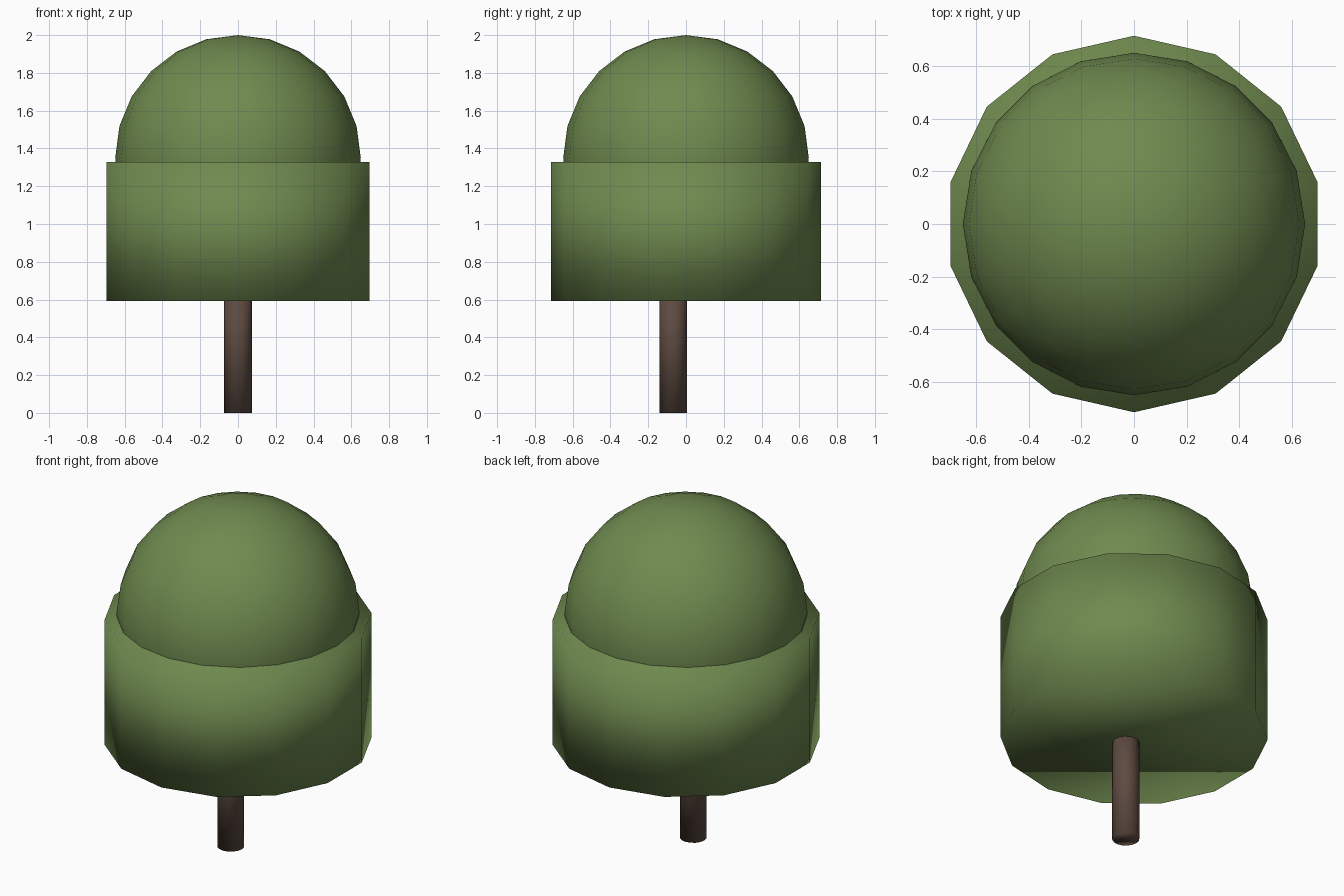
import bpy

cube = bpy.data.objects.get("Cube")
if cube:
    bpy.data.objects.remove(cube, do_unlink=True)


def make_material(name, rgb):
    mat = bpy.data.materials.new(name)
    mat.use_nodes = True
    color = (*rgb, 1.0)
    mat.diffuse_color = color
    mat.node_tree.nodes["Principled BSDF"].inputs["Base Color"].default_value = color
    return mat


def finish(name, mat):
    obj = bpy.context.object
    obj.name = name
    obj.data.name = name
    obj.data.materials.append(mat)
    bpy.ops.object.shade_smooth()  # soft shading runs across the rims too
    return obj


def cylinder(name, mat, sides, radius, bottom, top, y=0.0):
    bpy.ops.mesh.primitive_cylinder_add(
        vertices=sides, radius=radius, depth=top - bottom,
        location=(0, y, (bottom + top) / 2))
    return finish(name, mat)


leaf_green = make_material("leaf green", (0.159, 0.254, 0.078))
bark_brown = make_material("bark brown", (0.109, 0.069, 0.051))

# Trunk, set slightly towards the front
cylinder("trunk", bark_brown, 16, 0.073, 0.0, 0.75, y=-0.068)

# Wide lower foliage
cylinder("lower_foliage", leaf_green, 14, 0.715, 0.592, 1.328)

# Rounded crown, sunk into the lower foliage
bpy.ops.mesh.primitive_uv_sphere_add(
    segments=20, ring_count=12, radius=0.65, location=(0, 0, 1.35))
finish("crown", leaf_green)
